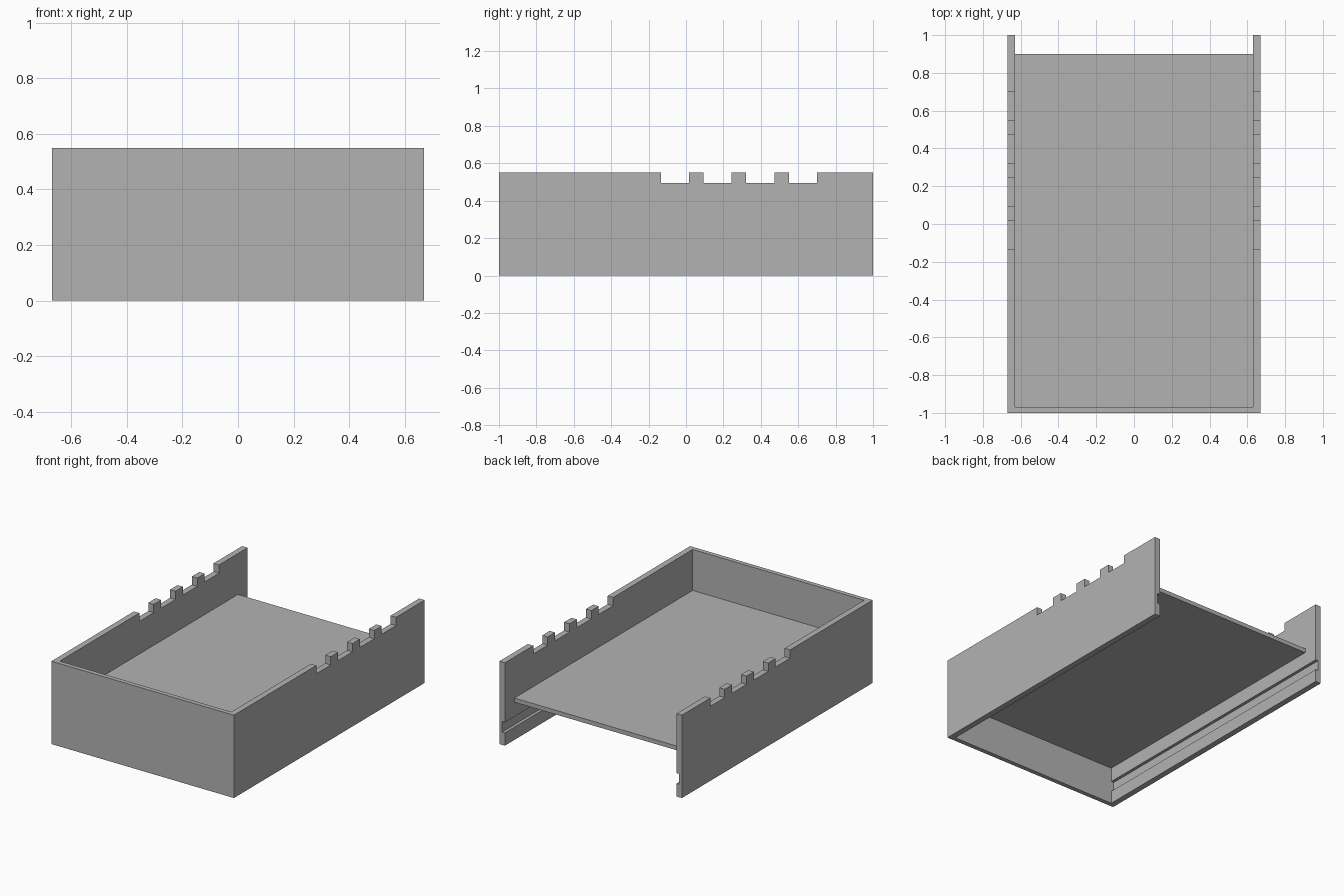
import bpy
import bmesh

cube = bpy.data.objects.get("Cube")
if cube:
    bpy.data.objects.remove(cube, do_unlink=True)

HALF_W, INNER_W = 0.67, 0.63      # outer and inner half width
FRONT, INNER_FRONT, BACK = -1.0, -0.97, 1.0
HEIGHT, NOTCH_Z = 0.55, 0.495

grey = bpy.data.materials.new("plain_grey")
grey.use_nodes = True
colour = (0.45, 0.45, 0.45, 1)
grey.diffuse_color = colour
grey.node_tree.nodes["Principled BSDF"].inputs["Base Color"].default_value = colour


def add_object(name, bm):
    bmesh.ops.recalc_face_normals(bm, faces=bm.faces)
    mesh = bpy.data.meshes.new(name)
    bm.to_mesh(mesh)
    bm.free()
    mesh.materials.append(grey)
    obj = bpy.data.objects.new(name, mesh)
    bpy.context.collection.objects.link(obj)
    return obj


def add_prism(bm, outline, z0, z1):
    """Extrude a plan outline from z0 up to z1."""
    face = bm.faces.new([bm.verts.new((x, y, z0)) for x, y in outline])
    top = bmesh.ops.extrude_face_region(bm, geom=[face])["geom"]
    verts = [v for v in top if isinstance(v, bmesh.types.BMVert)]
    bmesh.ops.translate(bm, verts=verts, vec=(0, 0, z1 - z0))


def add_box(bm, x0, x1, y0, y1, z0, z1):
    add_prism(bm, [(x0, y0), (x1, y0), (x1, y1), (x0, y1)], z0, z1)


# Drawer shell: a U in plan, open at the back
bm = bmesh.new()
half = [(HALF_W, FRONT), (HALF_W, BACK), (INNER_W, BACK), (INNER_W, INNER_FRONT)]
add_prism(bm, half + [(-x, y) for x, y in reversed(half)], 0, HEIGHT)
shell = add_object("drawer_shell", bm)

# Cutters: four notches in the top edges and a runner groove inside each side
bm = bmesh.new()
for i in range(4):
    y = -0.135 + i * 0.2285
    add_box(bm, -1, 1, y, y + 0.151, NOTCH_Z, 1)
for side in (-1, 1):
    x0, x1 = sorted((side * 0.5, side * 0.65))
    add_box(bm, x0, x1, INNER_FRONT, 1.1, 0.085, 0.155)
cutter = add_object("notch_and_groove_cutter", bm)
cutter.hide_render = True

cut = shell.modifiers.new("cuts", "BOOLEAN")
cut.operation = "DIFFERENCE"
cut.solver = "EXACT"
cut.object = cutter
bpy.context.view_layer.objects.active = shell
shell.select_set(True)
bpy.ops.object.modifier_apply(modifier=cut.name)
bpy.data.objects.remove(cutter, do_unlink=True)

# Raised bottom panel, stopping short of the back
bm = bmesh.new()
add_box(bm, -INNER_W, INNER_W, INNER_FRONT, 0.9, 0.25, 0.278)
add_object("bottom_panel", bm)
